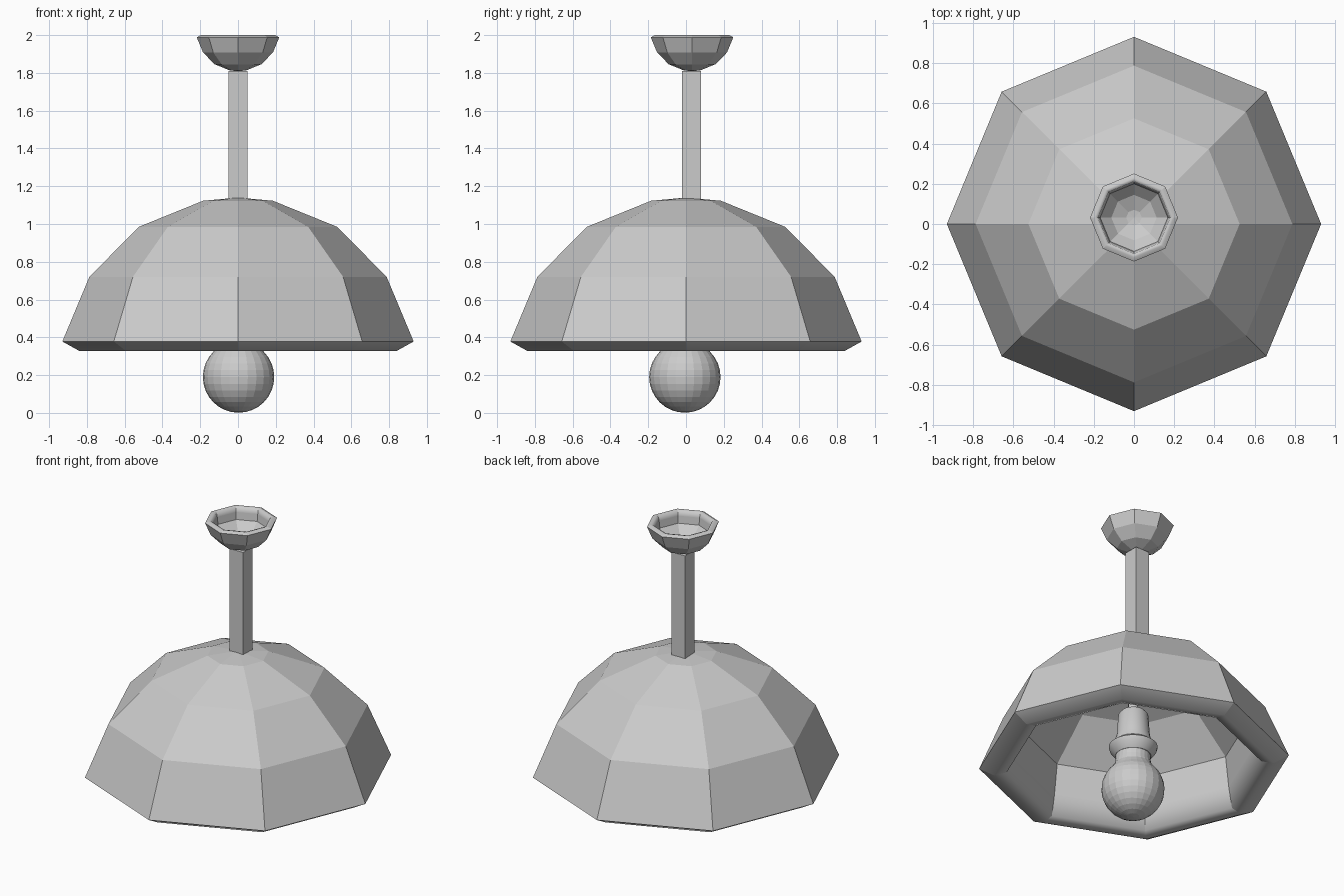
import bpy, bmesh, math

if "Cube" in bpy.data.objects:
    bpy.data.objects.remove(bpy.data.objects["Cube"])


def lathe(name, profile, sides, loc=(0, 0, 0), smooth_rows=()):
    """Revolve (radius, z) points around z; radius 0 makes a pole."""
    bm = bmesh.new()
    rings = []
    for r, z in profile:
        if r == 0:
            rings.append([bm.verts.new((0, 0, z))] * sides)
        else:
            rings.append([bm.verts.new((r * math.cos(2 * math.pi * i / sides),
                                        r * math.sin(2 * math.pi * i / sides), z))
                          for i in range(sides)])
    for row, (a, b) in enumerate(zip(rings, rings[1:])):
        for i in range(sides):
            j = (i + 1) % sides
            corners = list(dict.fromkeys((a[i], a[j], b[j], b[i])))
            face = bm.faces.new(corners)
            face.smooth = row in smooth_rows
    bmesh.ops.recalc_face_normals(bm, faces=bm.faces)
    me = bpy.data.meshes.new(name)
    bm.to_mesh(me)
    bm.free()
    ob = bpy.data.objects.new(name, me)
    ob.location = loc
    bpy.context.collection.objects.link(ob)
    return ob


def smooth_by_angle(ob, degrees):
    bpy.ops.object.select_all(action='DESELECT')
    ob.select_set(True)
    bpy.context.view_layer.objects.active = ob
    bpy.ops.object.shade_smooth_by_angle(angle=math.radians(degrees))


# Thick octagonal dome: outer shell, rounded rim, inner shell
dome = [(0, 1.14), (0.185, 1.123), (0.525, 0.985), (0.787, 0.72), (0.93, 0.378),
        (0.84, 0.328), (0.765, 0.345), (0.74, 0.48),
        (0.715, 0.68), (0.48, 0.915), (0.165, 1.045), (0, 1.06)]
rim_rows = (4, 5, 6)
for ob in (
    lathe("lamp_shade", dome, 8, smooth_rows=rim_rows),
    # Ceiling cup: the same dome, small and upside down
    lathe("ceiling_cup", [(r * 0.235, 2.0 - (z - 0.328) * 0.235) for r, z in dome], 8,
          loc=(0, 0.032, 0), smooth_rows=rim_rows),
):
    # Keep the octagon corners crisp along the rim
    for e in ob.data.edges:
        a, b = (ob.data.vertices[v].co for v in e.vertices)
        e.use_edge_sharp = abs(a.z - b.z) > 1e-4

# Square hanging rod
bpy.ops.mesh.primitive_cube_add(size=1, location=(0.001, 0.03, 1.46))
rod = bpy.context.object
rod.name = "hanging_rod"
rod.scale = (0.1, 0.1, 0.70)

# Bulb: round globe running into a neck
R, cz = 0.189, 0.19
bulb = [(0, cz - R)]
bulb += [(R * math.sin(t), cz - R * math.cos(t))
         for t in [math.pi * i / 16 for i in range(1, 13)]]
bulb += [(0.112, 0.355), (0.105, 0.39), (0.105, 0.47), (0, 0.47)]
lathe("bulb", bulb, 24, loc=(0.003, -0.006, 0))

# Socket with flared collar and stem up to the dome
socket = [(0, 0.42), (0.108, 0.42), (0.14, 0.46), (0.147, 0.485), (0.115, 0.51),
          (0.1, 0.56), (0.09, 0.70), (0.075, 0.72), (0.03, 0.73),
          (0.03, 1.06), (0, 1.06)]
smooth_by_angle(lathe("socket", socket, 24, loc=(0.001, -0.006, 0)), 35)
